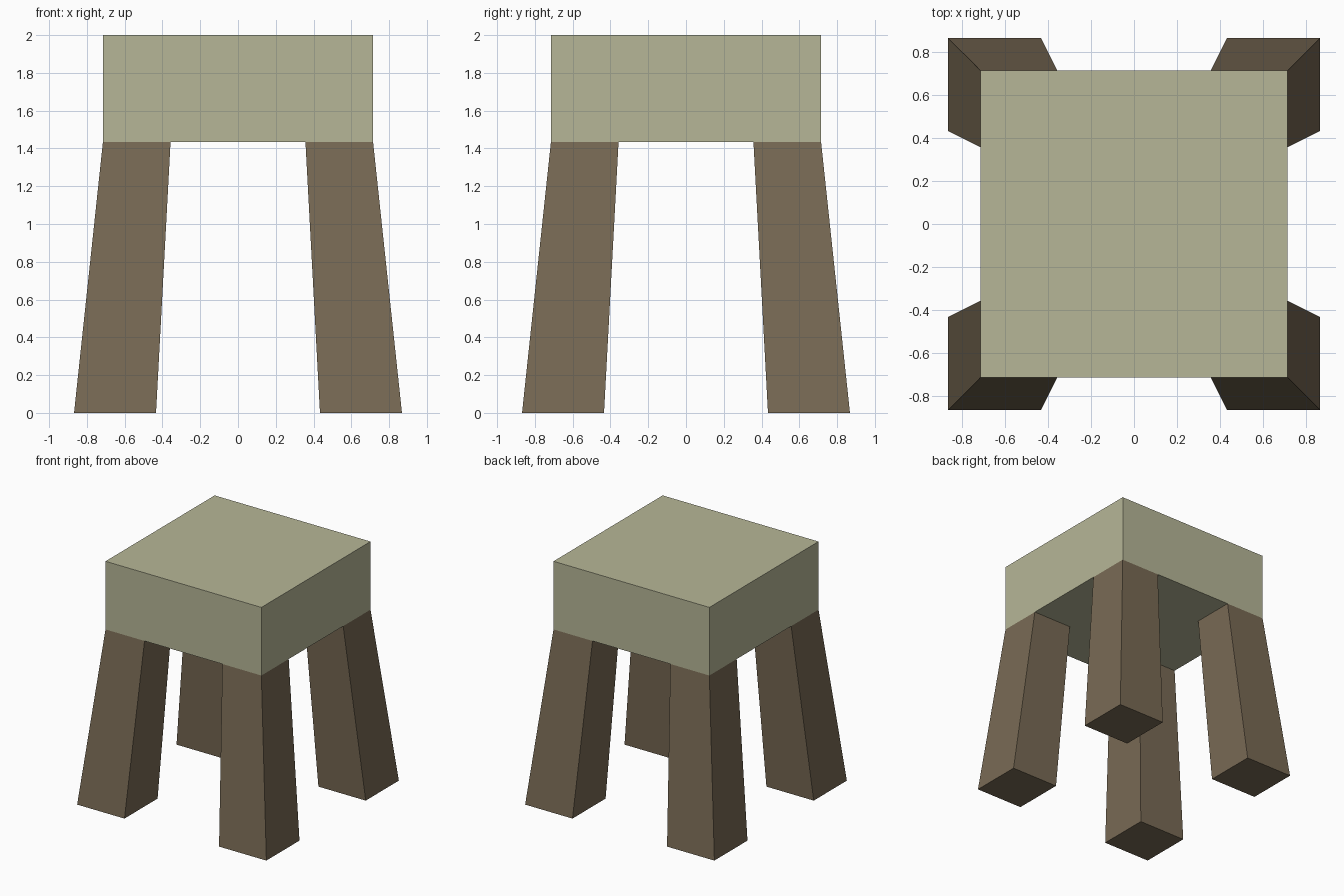
import bpy, bmesh

if "Cube" in bpy.data.objects:
    bpy.data.objects.remove(bpy.data.objects["Cube"])

SEAT_HALF, SEAT_BOTTOM, TOP = 0.715, 1.435, 2.0


def material(name, rgb):
    mat = bpy.data.materials.new(name)
    mat.diffuse_color = (*rgb, 1)
    mat.use_nodes = True
    mat.node_tree.nodes["Principled BSDF"].inputs["Base Color"].default_value = mat.diffuse_color
    return mat


def tapered_block(name, low, high, z0, z1, mat, sx=1, sy=1):
    """Block whose square section spans low[0]..low[1] at z0 and high[0]..high[1] at z1."""
    bm = bmesh.new()
    bmesh.ops.create_cube(bm, size=2)
    for v in bm.verts:
        span, z = (high, z1) if v.co.z > 0 else (low, z0)
        v.co = (sx * span[v.co.x > 0], sy * span[v.co.y > 0], z)
    bmesh.ops.recalc_face_normals(bm, faces=bm.faces)
    mesh = bpy.data.meshes.new(name)
    bm.to_mesh(mesh)
    bm.free()
    mesh.materials.append(mat)
    obj = bpy.data.objects.new(name, mesh)
    bpy.context.collection.objects.link(obj)
    return obj


cushion = material("pale_green", (0.47, 0.47, 0.31))
wood = material("brown_wood", (0.19, 0.145, 0.09))

# Thick square seat
seat_span = (-SEAT_HALF, SEAT_HALF)
tapered_block("seat", seat_span, seat_span, SEAT_BOTTOM, TOP, cushion)

# Four splayed legs, wider at the foot, flush with the seat corners
for sy, end in ((-1, "front"), (1, "back")):
    for sx, side in ((-1, "left"), (1, "right")):
        tapered_block(f"{end}_{side}_leg", (0.434, 0.868), (0.357, SEAT_HALF),
                      0, SEAT_BOTTOM, wood, sx, sy)
